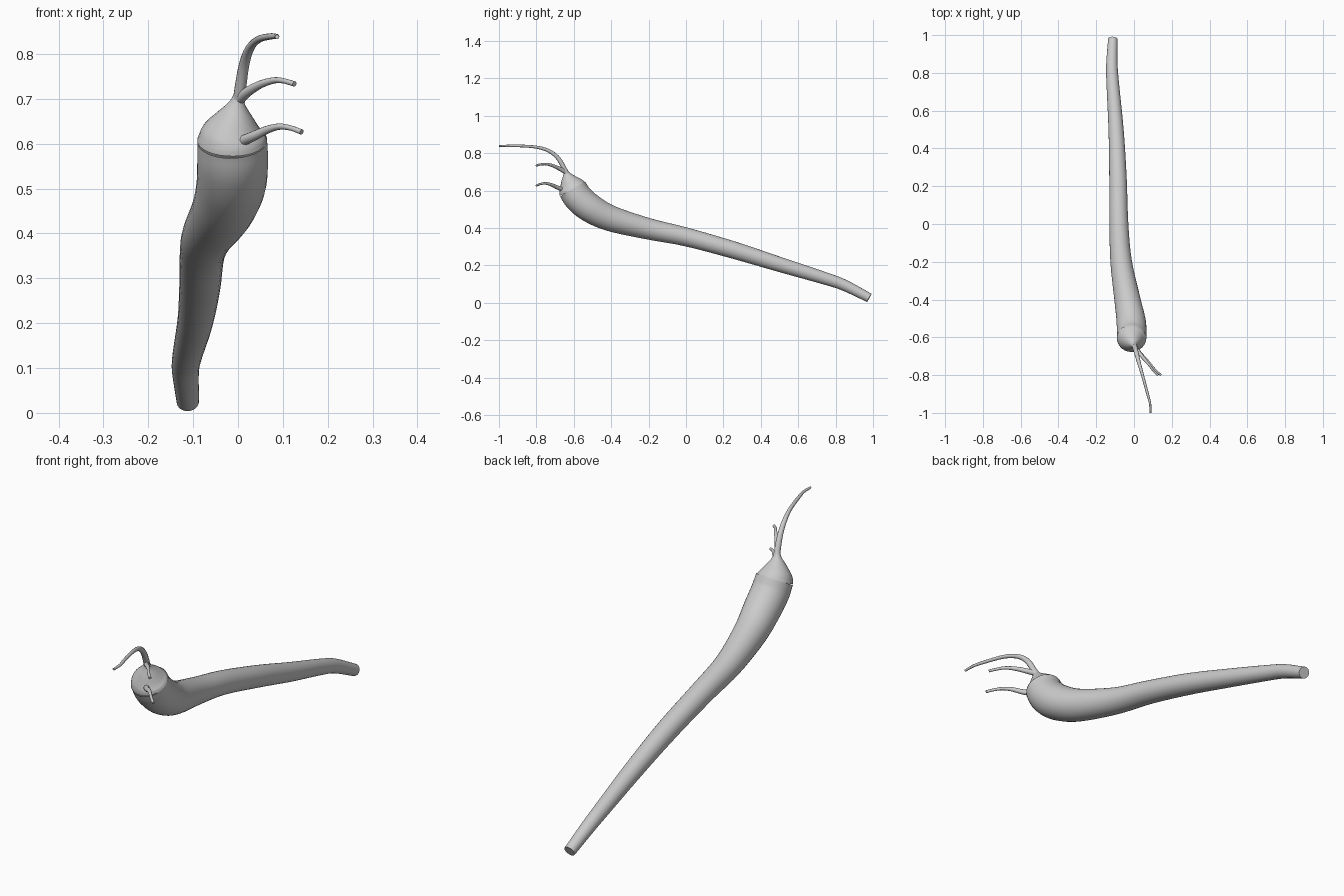
import bpy, bmesh, math
from mathutils import Vector

if "Cube" in bpy.data.objects:
    bpy.data.objects.remove(bpy.data.objects["Cube"])


def smooth_path(pts, steps):
    """Catmull-Rom through (x, y, z, radius) points."""
    p = [Vector(q) for q in pts]
    p = [p[0] * 2 - p[1]] + p + [p[-1] * 2 - p[-2]]
    out = []
    for i in range(1, len(p) - 2):
        a, b, c, d = p[i - 1:i + 3]
        for s in range(steps):
            t = s / steps
            out.append(0.5 * (2 * b + (c - a) * t + (2 * a - 5 * b + 4 * c - d) * t ** 2
                              + (3 * b - a - 3 * c + d) * t ** 3))
    return out + [p[-2]]


def tube(name, pts, sides=24, steps=5, start_dir=None, caps=(True, True)):
    """Sweep a round section of changing radius along a path."""
    path = smooth_path(pts, steps)
    pos = [q.to_3d() for q in path]
    n = len(pos)
    bm = bmesh.new()
    rings, prev, u = [], None, None
    for i, c in enumerate(pos):
        t = (pos[min(i + 1, n - 1)] - pos[max(i - 1, 0)]).normalized()
        if i == 0 and start_dir:
            t = Vector(start_dir).normalized()
        if prev is None:
            u = t.orthogonal().normalized()
        else:
            u = prev.rotation_difference(t) @ u
        v = t.cross(u)
        prev = t
        r = path[i][3]
        rings.append([bm.verts.new(c + r * (u * math.cos(k) + v * math.sin(k)))
                      for k in (2 * math.pi * j / sides for j in range(sides))])
    for a, b in zip(rings, rings[1:]):
        for j in range(sides):
            k = (j + 1) % sides
            bm.faces.new((a[j], a[k], b[k], b[j]))
    if caps[0]:
        bm.faces.new(rings[0][::-1])
    if caps[1]:
        bm.faces.new(rings[-1])
    me = bpy.data.meshes.new(name)
    bm.to_mesh(me)
    bm.free()
    ob = bpy.data.objects.new(name, me)
    bpy.context.collection.objects.link(ob)
    bpy.ops.object.select_all(action='DESELECT')
    ob.select_set(True)
    bpy.context.view_layer.objects.active = ob
    bpy.ops.object.shade_smooth_by_angle(angle=math.radians(40))
    return ob


# Long tapering body, from tail end to the rim below the head
tube("body", [
    (-.112, .98, .026, .025), (-.117, .85, .092, .030), (-.113, .75, .128, .033),
    (-.095, .50, .205, .040), (-.085, .25, .283, .046), (-.08, 0, .352, .050),
    (-.068, -.2, .395, .057), (-.035, -.4, .450, .069), (-.016, -.51, .505, .077),
    (-.012, -.575, .56, .079), (-.013, -.605, .607, .078)],
    sides=32, caps=(True, False))

# Pointed head cap, sharing the rim plane
tube("head", [
    (-.013, -.605, .607, .078), (-.012, -.614, .628, .068), (-.007, -.628, .660, .042),
    (-.002, -.639, .690, .018), (.002, -.645, .712, .010)],
    sides=32, start_dir=(0, -.45, .89), caps=(False, True))

# Thin feelers
tube("long_feeler", [
    (.001, -.638, .69, .014), (.012, -.68, .768, .012), (.025, -.73, .810, .010),
    (.045, -.8, .832, .008), (.072, -.9, .839, .007), (.085, -.95, .839, .006),
    (.087, -1.0, .838, .005)], sides=12)
tube("upper_feeler", [
    (.002, -.642, .698, .012), (.022, -.675, .716, .011), (.05, -.71, .732, .009),
    (.08, -.745, .741, .007), (.102, -.775, .740, .006), (.126, -.8, .733, .006)], sides=12)
tube("lower_feeler", [
    (.012, -.662, .607, .012), (.035, -.69, .617, .011), (.065, -.72, .631, .009),
    (.092, -.75, .638, .007), (.117, -.778, .635, .006), (.142, -.8, .626, .006)], sides=12)
